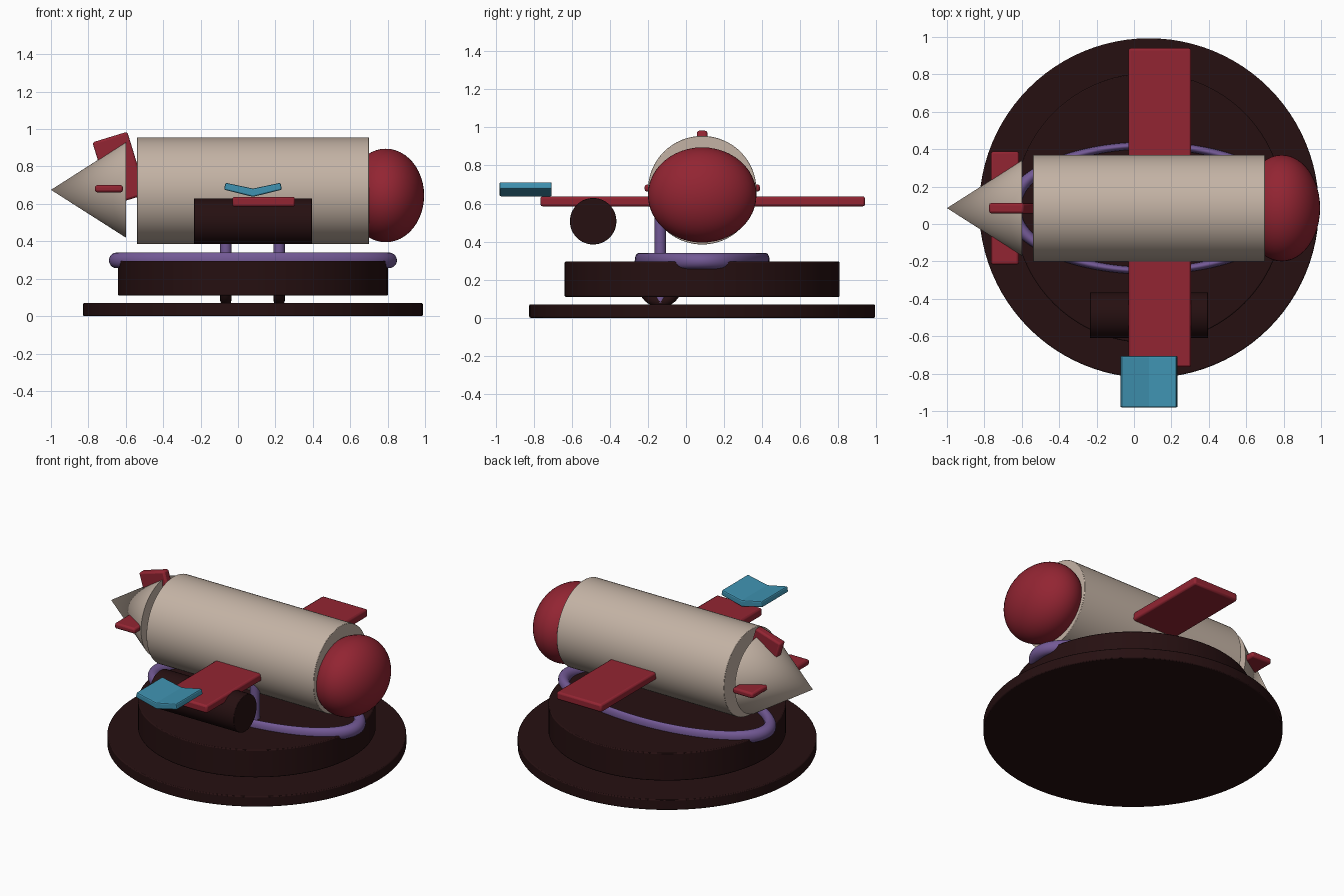
import bpy, bmesh, math
from mathutils import Vector

if "Cube" in bpy.data.objects:
    bpy.data.objects.remove(bpy.data.objects["Cube"])

CX, CY = 0.08, 0.085          # stand centre; CY is also the hull axis
ALONG_X = (0, math.pi / 2, 0)


def colour(name, rgb):
    m = bpy.data.materials.new(name)
    m.diffuse_color = (*rgb, 1)
    m.use_nodes = True
    m.node_tree.nodes["Principled BSDF"].inputs["Base Color"].default_value = m.diffuse_color
    return m


DARK = colour("dark brown", (0.019, 0.005, 0.0055))
RED = colour("red", (0.29, 0.018, 0.032))
TAN = colour("tan", (0.55, 0.45, 0.375))
BLUE = colour("blue", (0.05, 0.29, 0.44))
PURPLE = colour("purple", (0.17, 0.10, 0.30))


def finish(name, mat, bevel=0.0, smooth=True):
    ob = bpy.context.object
    ob.name = name
    ob.data.materials.clear()
    ob.data.materials.append(mat)
    if bevel:
        b = ob.modifiers.new("edge", 'BEVEL')
        b.width, b.segments, b.limit_method = bevel, 2, 'ANGLE'
    if smooth:
        bpy.ops.object.shade_smooth_by_angle(angle=math.radians(35))
    return ob


def cylinder(name, mat, r, depth, loc, rot=(0, 0, 0), bevel=0.0, n=64):
    bpy.ops.mesh.primitive_cylinder_add(vertices=n, radius=r, depth=depth,
                                        location=loc, rotation=rot)
    return finish(name, mat, bevel)


def box(name, mat, lo, hi, bevel=0.012, tilt=0.0):
    lo, hi = Vector(lo), Vector(hi)
    bpy.ops.mesh.primitive_cube_add(size=1, location=(lo + hi) / 2)
    ob = bpy.context.object
    ob.scale = hi - lo
    bpy.ops.object.transform_apply(location=False, rotation=False, scale=True)
    ob.rotation_euler = (0, tilt, 0)
    return finish(name, mat, bevel)


# Display stand: two stacked discs
cylinder("base_disc", DARK, 0.908, 0.07, (CX, CY, 0.035), bevel=0.006, n=96)
cylinder("upper_disc", DARK, 0.722, 0.185, (CX, CY, 0.2025), bevel=0.006, n=96)

# Oval ring resting on the stand
bpy.ops.mesh.primitive_torus_add(major_radius=0.728, minor_radius=0.042,
                                 major_segments=96, minor_segments=20,
                                 location=(CX, CY, 0.298))
bpy.context.object.scale = (1, 0.46, 1)
finish("oval_ring", PURPLE)

# Support posts with wheels at their feet
for i, x in enumerate((-0.065, 0.22)):
    cylinder(f"post_{i}", PURPLE, 0.03, 0.57, (x, -0.135, 0.365), n=24)
    bpy.ops.mesh.primitive_torus_add(major_radius=0.085, minor_radius=0.03,
                                     major_segments=32, minor_segments=16,
                                     location=(x, -0.135, 0.17),
                                     rotation=ALONG_X)
    finish(f"wheel_{i}", DARK)

# Hull, rounded nose and tail cone
cylinder("hull", TAN, 0.285, 1.24, (0.08, CY, 0.67), ALONG_X, bevel=0.003)
bpy.ops.mesh.primitive_uv_sphere_add(segments=48, ring_count=24, radius=1,
                                     location=(0.79, CY, 0.645))
bpy.context.object.scale = (0.205, 0.285, 0.25)
finish("nose", RED)
bpy.ops.mesh.primitive_cone_add(vertices=64, radius1=0.255, radius2=0, depth=0.4,
                                location=(-0.8, CY, 0.675),
                                rotation=(0, -math.pi / 2, 0))
finish("tail_cone", TAN)

# Wing and tail fins
box("wing", RED, (-0.03, -0.765, 0.585), (0.305, 0.94, 0.638))
box("side_fins", RED, (-0.765, -0.217, 0.662), (-0.615, 0.388, 0.70))
box("top_fin", RED, (-0.7315, 0.057, 0.615), (-0.5365, 0.112, 0.965),
    tilt=math.radians(-17))

# Engine under the front wing
cylinder("engine", DARK, 0.122, 0.63, (0.08, -0.4875, 0.507), ALONG_X, bevel=0.003)

# V-shaped wing tip, extruded along y
profile = [(-0.075, 0.676), (0.08, 0.638), (0.235, 0.676),
           (0.227, 0.713), (0.08, 0.682), (-0.067, 0.713)]
bm = bmesh.new()
front = [bm.verts.new((x, -0.98, z)) for x, z in profile]
back = [bm.verts.new((x, -0.705, z)) for x, z in profile]
n = len(profile)
for i in range(n):
    j = (i + 1) % n
    bm.faces.new((front[i], front[j], back[j], back[i]))
for a, b, c, d in ((0, 1, 4, 5), (1, 2, 3, 4)):
    bm.faces.new([front[k] for k in (a, b, c, d)])
    bm.faces.new([back[k] for k in (d, c, b, a)])
bmesh.ops.recalc_face_normals(bm, faces=bm.faces)
mesh = bpy.data.meshes.new("wing_tip")
bm.to_mesh(mesh)
bm.free()
tip = bpy.data.objects.new("wing_tip", mesh)
bpy.context.collection.objects.link(tip)
bpy.ops.object.select_all(action='DESELECT')
tip.select_set(True)
bpy.context.view_layer.objects.active = tip
finish("wing_tip", BLUE, bevel=0.008, smooth=False)
